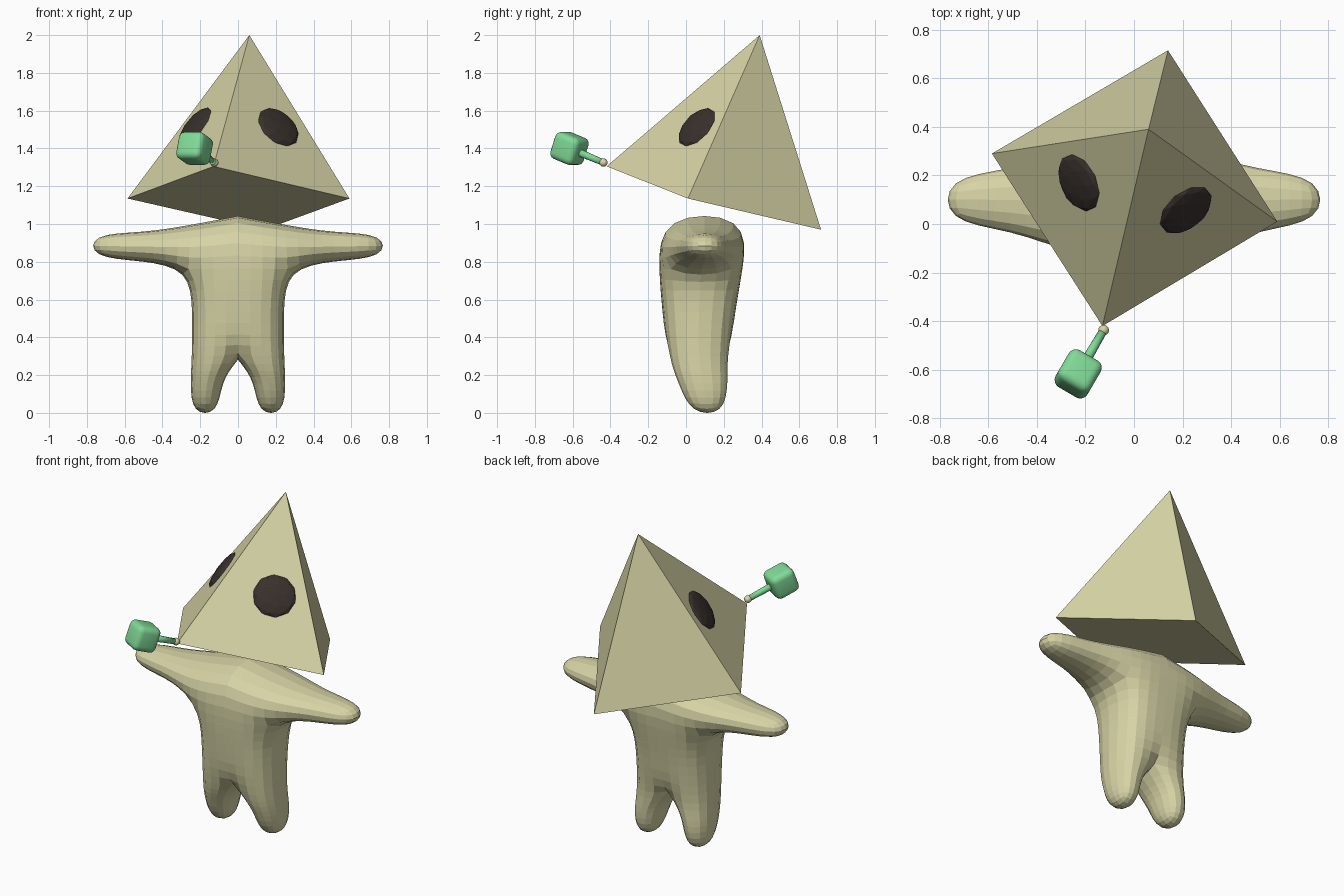
import bpy, bmesh
from mathutils import Vector, Matrix

if "Cube" in bpy.data.objects:
    bpy.data.objects.remove(bpy.data.objects["Cube"])


def material(name, rgb):
    m = bpy.data.materials.new(name)
    m.diffuse_color = (*rgb, 1)
    m.use_nodes = True
    m.node_tree.nodes["Principled BSDF"].inputs["Base Color"].default_value = m.diffuse_color
    return m


TAN = material("pale tan", (0.68, 0.66, 0.38))
DARK = material("dark brown", (0.04, 0.03, 0.026))
GREEN = material("soft green", (0.22, 0.70, 0.31))


def make_object(name, bm, mat, smooth=False):
    bmesh.ops.recalc_face_normals(bm, faces=bm.faces)
    for f in bm.faces:
        f.smooth = smooth
    me = bpy.data.meshes.new(name)
    bm.to_mesh(me)
    bm.free()
    me.materials.append(mat)
    ob = bpy.data.objects.new(name, me)
    bpy.context.collection.objects.link(ob)
    return ob


# Body: half cage, open on the centre line, subdivided and then mirrored
bm = bmesh.new()


def ring(xi, xo, f, b, zi, zo):
    pts = [(xi, f, zi), (xo, f, zo), (xo, b, zo), (xi, b, zi)]
    return [bm.verts.new(p) for p in pts]


def bridge(a, b, sides):
    for i in sides:
        j = (i + 1) % 4
        bm.faces.new((a[i], a[j], b[j], b[i]))


top = ring(0, 0.25, -0.14, 0.335, 1.055, 1.005)
shoulder = ring(0, 0.27, -0.145, 0.30, 0.75, 0.75)
waist = ring(0, 0.25, -0.125, 0.26, 0.55, 0.55)
crotch = ring(0, 0.255, -0.10, 0.23, 0.27, 0.27)
knee = ring(0.08, 0.26, -0.055, 0.235, 0.17, 0.17)
foot = ring(0.10, 0.25, 0.02, 0.21, -0.015, -0.015)
bm.faces.new(top)
bridge(top, shoulder, (0, 2))
bridge(shoulder, waist, (0, 1, 2))
bridge(waist, crotch, (0, 1, 2))
bridge(crotch, knee, range(4))
bridge(knee, foot, range(4))
bm.faces.new(foot)


def arm_ring(x, f, b, lo, hi):
    return [bm.verts.new(p) for p in ((x, f, hi), (x, f, lo), (x, b, lo), (x, b, hi))]


arm_root = [top[1], shoulder[1], shoulder[2], top[2]]
elbow = arm_ring(0.50, -0.035, 0.235, 0.80, 0.96)
hand = arm_ring(0.79, 0.0, 0.20, 0.815, 0.955)
bridge(arm_root, elbow, range(4))
bridge(elbow, hand, range(4))
bm.faces.new(hand)
body = make_object("body", bm, TAN)
sub = body.modifiers.new("subdivide", 'SUBSURF')
sub.levels = sub.render_levels = 2
body.modifiers.new("mirror", 'MIRROR')

# Pyramid head, tilted and turned
apex = Vector((0.06, 0.39, 2.0))
front = Vector((-0.13, -0.42, 1.305))
right = Vector((0.59, 0.01, 1.135))
back = Vector((0.14, 0.715, 0.97))
left = Vector((-0.585, 0.29, 1.135))
bm = bmesh.new()
base = [bm.verts.new(p) for p in (front, right, back, left)]
tip = bm.verts.new(apex)
bm.faces.new(base)
for i in range(4):
    bm.faces.new((base[i], base[(i + 1) % 4], tip))
make_object("pyramid_head", bm, TAN)


# Eyes: flattened low-poly balls set into the two front faces
def eye(name, a, b, near):
    n = (b - a).cross(apex - a).normalized()
    centre = near - n * (near - a).dot(n)
    bm = bmesh.new()
    m = (Matrix.Translation(centre) @ n.to_track_quat('Z', 'Y').to_matrix().to_4x4()
         @ Matrix.Diagonal((0.125, 0.125, 0.028, 1)))
    bmesh.ops.create_icosphere(bm, subdivisions=2, radius=1, matrix=m)
    make_object(name, bm, DARK)


eye("right_eye", front, right, Vector((0.213, 0.058, 1.512)))
eye("left_eye", left, front, Vector((-0.232, 0.167, 1.52)))

# Bulb on a stem, with a small joint ball at the head corner
joint = Vector((-0.125, -0.437, 1.325))
bulb = Vector((-0.23, -0.617, 1.40))
axis = bulb - joint
turn = axis.to_track_quat('Z', 'Y').to_matrix().to_4x4()

bm = bmesh.new()
bmesh.ops.create_cube(bm, size=0.152, matrix=Matrix.Translation(bulb) @ turn)
bmesh.ops.bevel(bm, geom=bm.edges[:], offset=0.034, segments=4, profile=0.5,
                affect='EDGES')
make_object("bulb", bm, GREEN, True)

bm = bmesh.new()
bmesh.ops.create_cone(bm, cap_ends=True, segments=16, radius1=0.017, radius2=0.021,
                      depth=axis.length * 0.8,
                      matrix=Matrix.Translation(joint + axis * 0.45) @ turn)
make_object("stem", bm, GREEN, True)

bm = bmesh.new()
bmesh.ops.create_uvsphere(bm, u_segments=16, v_segments=10, radius=0.022,
                          matrix=Matrix.Translation(joint) @ turn)
make_object("joint_ball", bm, TAN, True)
